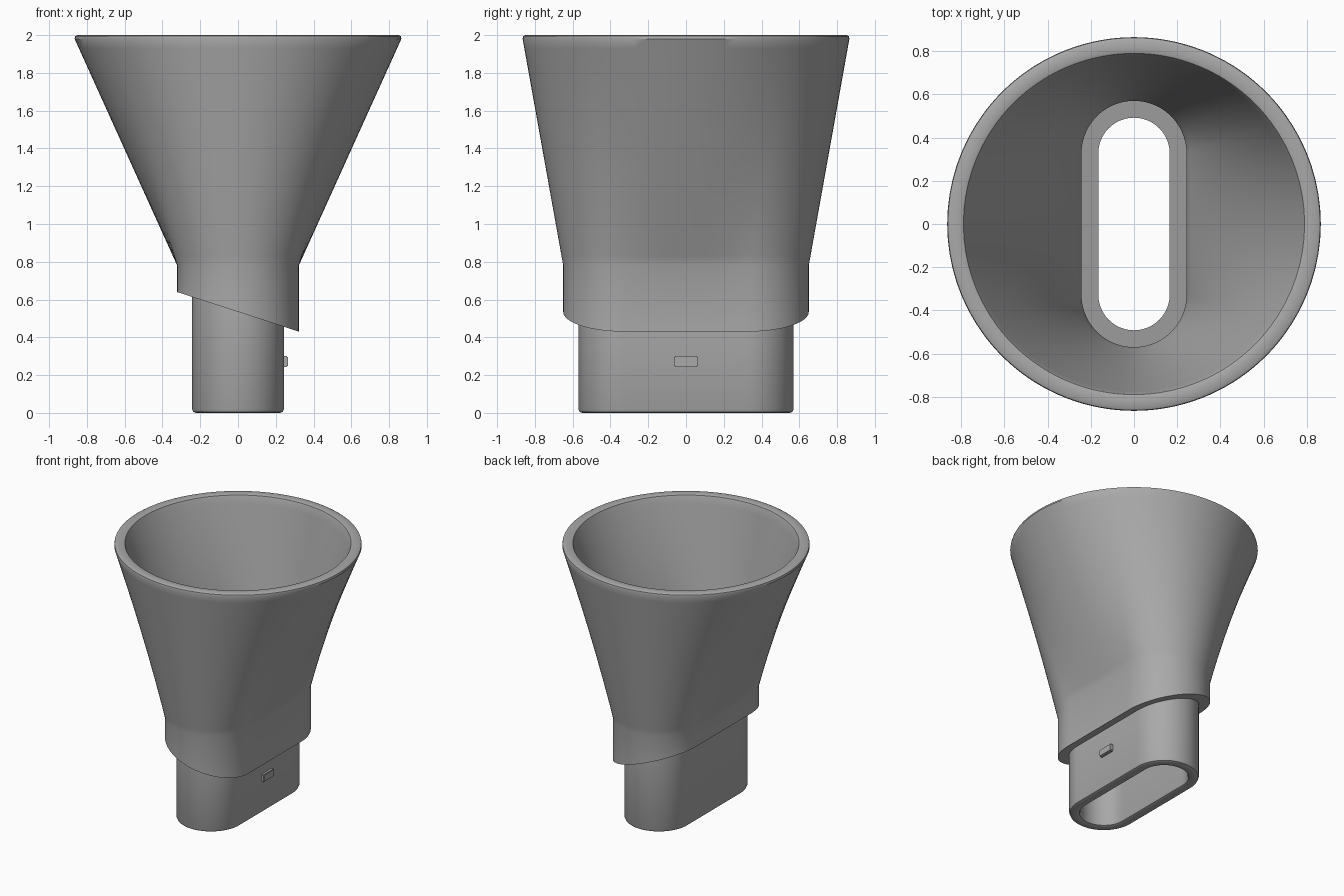
import bpy, bmesh, math

cube = bpy.data.objects.get("Cube")
if cube:
    bpy.data.objects.remove(cube, do_unlink=True)

# Single plain plastic colour
grey = bpy.data.materials.new("grey plastic")
grey.use_nodes = True
colour = (0.4, 0.4, 0.4, 1)
grey.diffuse_color = colour
grey.node_tree.nodes["Principled BSDF"].inputs["Base Color"].default_value = colour

ARC, SIDE = 40, 16          # segments per round end and per straight side
COUNT = 2 * (ARC + SIDE)


def slot(half_width, half_length):
    """Rounded slot outline, long in y, counter-clockwise from the +x side."""
    s = half_length - half_width
    pts = []
    for sign in (1, -1):
        for i in range(SIDE):
            pts.append((sign * half_width, sign * s * (2 * i / SIDE - 1)))
        for i in range(ARC):
            a = math.pi * i / ARC
            pts.append((sign * half_width * math.cos(a),
                        sign * (s + half_width * math.sin(a))))
    return pts


def circle(radius):
    """Circle whose points are shared out like the slot outline."""
    spread = math.radians(74)
    pts = []
    for sign in (1, -1):
        for i in range(SIDE):
            a = spread * (i / SIDE - 0.5)
            pts.append((sign * radius * math.cos(a), sign * radius * math.sin(a)))
        for i in range(ARC):
            a = spread / 2 + (math.pi - spread) * i / ARC
            pts.append((sign * radius * math.cos(a), sign * radius * math.sin(a)))
    return pts


def ring(outline, z):
    return [(x, y, z(x) if callable(z) else z) for x, y in outline]


def blend(low, high, steps):
    """Rings strictly between two rings."""
    return [[tuple(p + (q - p) * k / steps for p, q in zip(a, b))
             for a, b in zip(low, high)] for k in range(1, steps)]


def finish(name, bm):
    bmesh.ops.recalc_face_normals(bm, faces=bm.faces)
    mesh = bpy.data.meshes.new(name)
    bm.to_mesh(mesh)
    bm.free()
    mesh.materials.append(grey)
    obj = bpy.data.objects.new(name, mesh)
    bpy.context.collection.objects.link(obj)
    bpy.ops.object.select_all(action='DESELECT')
    obj.select_set(True)
    bpy.context.view_layer.objects.active = obj
    bpy.ops.object.shade_smooth_by_angle(angle=math.radians(35))
    return obj


def slant(x):
    return 0.535 - 0.325 * x


def ledge(x):
    return slant(x) + 0.08


# Adapter: one closed skin, up the outside and back down the inside
W, L = 0.243, 0.57
collar_top = ring(slot(0.322, 0.65), 0.78)
rim_out = ring(circle(0.865), 1.98)
rim_in = ring(circle(0.785), 1.985)
throat_top = ring(slot(W, L), 0.78)

rings = [ring(slot(W - 0.02, L - 0.02), 0),
         ring(slot(W - 0.006, L - 0.006), 0.006),
         ring(slot(W, L), 0.02),
         ring(slot(W, L), slant),
         ring(slot(0.322, 0.65), slant),
         collar_top]
rings += blend(collar_top, rim_out, 24)
rings += [rim_out,
          ring(circle(0.862), 1.994),
          ring(circle(0.85), 2),
          ring(circle(0.80), 2),
          ring(circle(0.79), 1.996),
          rim_in]
rings += blend(rim_in, throat_top, 24)
rings += [throat_top,
          ring(slot(W, L), ledge),
          ring(slot(0.165, 0.492), ledge),
          ring(slot(0.165, 0.492), 0.02),
          ring(slot(0.171, 0.498), 0.006),
          ring(slot(0.185, 0.512), 0)]

bm = bmesh.new()
verts = [[bm.verts.new(p) for p in r] for r in rings]
for r, lower in enumerate(verts):
    upper = verts[(r + 1) % len(verts)]
    for i in range(COUNT):
        j = (i + 1) % COUNT
        bm.faces.new((lower[i], lower[j], upper[j], upper[i]))
finish("funnel_adapter", bm)

# Small locking tab on the tube's flat side
bm = bmesh.new()
bmesh.ops.create_cube(bm, size=1)
bmesh.ops.scale(bm, vec=(0.045, 0.125, 0.056), verts=bm.verts)
bmesh.ops.translate(bm, vec=(0.2425, 0, 0.272), verts=bm.verts)
bmesh.ops.bevel(bm, geom=bm.edges[:], offset=0.005, segments=2, affect='EDGES')
finish("locking_tab", bm)
